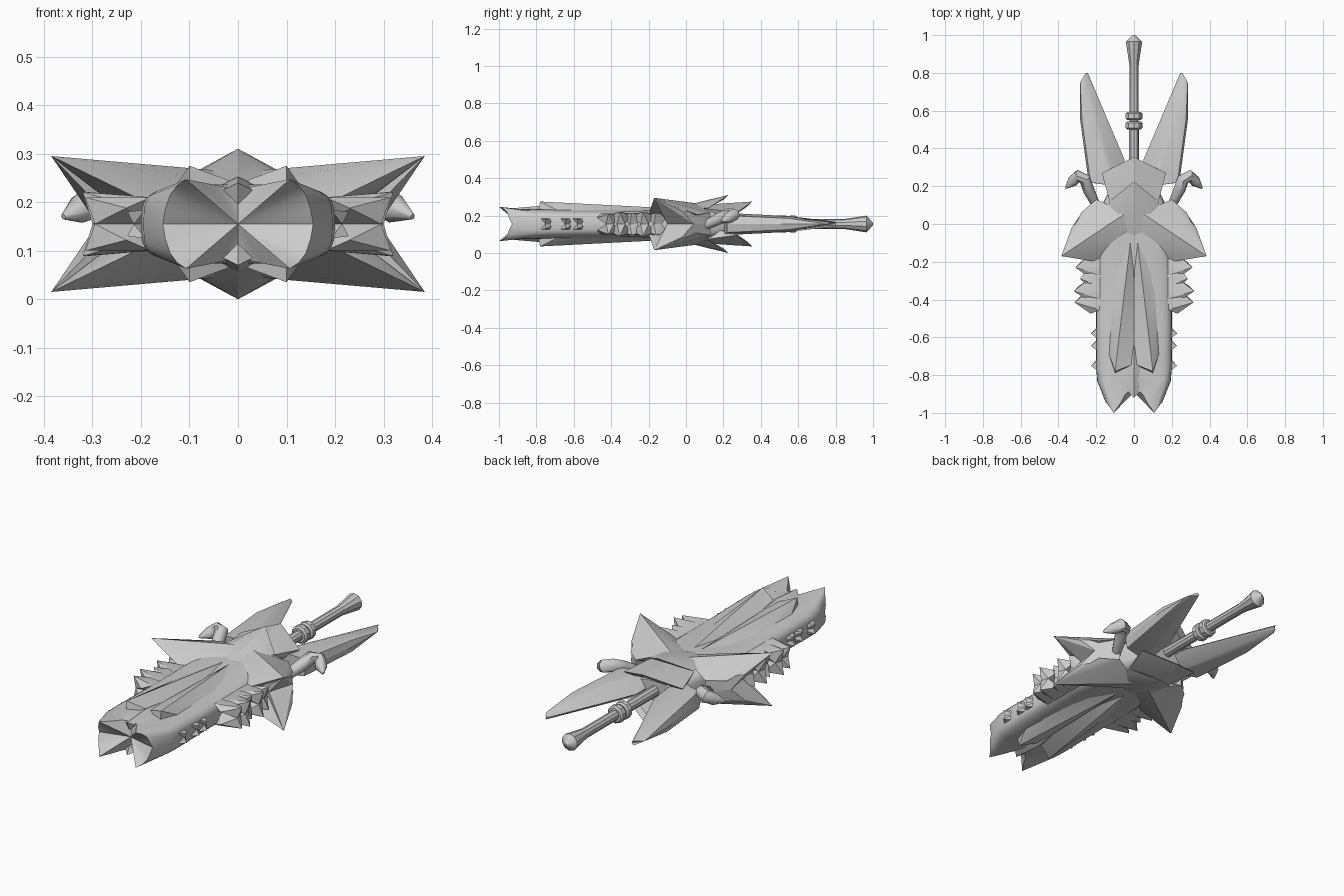
import bpy, bmesh, math
from mathutils import Vector

if "Cube" in bpy.data.objects:
    bpy.data.objects.remove(bpy.data.objects["Cube"])

MID = 0.155  # height of the sword's mid plane
grey = bpy.data.materials.new("steel grey")
grey.diffuse_color = (0.6, 0.6, 0.6, 1)
grey.use_nodes = True
grey.node_tree.nodes["Principled BSDF"].inputs["Base Color"].default_value = grey.diffuse_color


def finish(name, bm, angle=35):
    bmesh.ops.recalc_face_normals(bm, faces=bm.faces)
    me = bpy.data.meshes.new(name)
    bm.to_mesh(me)
    bm.free()
    ob = bpy.data.objects.new(name, me)
    bpy.context.collection.objects.link(ob)
    me.materials.append(grey)
    bpy.context.view_layer.objects.active = ob
    ob.select_set(True)
    bpy.ops.object.shade_smooth_by_angle(angle=math.radians(angle))
    ob.select_set(False)
    return ob


def hulls(name, groups, sx=(1, -1), sz=(1, -1), angle=30):
    """Faceted solids mirrored over the given axes; z measured from MID."""
    bm = bmesh.new()
    for pts in groups:
        for a in sx:
            for b in sz:
                vs = [bm.verts.new((x * a, y, MID + z * b)) for x, y, z in pts]
                r = bmesh.ops.convex_hull(bm, input=vs)
                junk = [v for v in r["geom_interior"] + r["geom_unused"]
                        if isinstance(v, bmesh.types.BMVert)]
                bmesh.ops.delete(bm, geom=list(set(junk)), context='VERTS')
    return finish(name, bm, angle)


def skin(bm, rings, cap=True):
    for r, s in zip(rings, rings[1:]):
        n = len(r)
        for i in range(n):
            bm.faces.new((r[i], r[(i + 1) % n], s[(i + 1) % n], s[i]))
    if cap:
        bm.faces.new(rings[0])
        bm.faces.new(rings[-1])


def tube(bm, path, n=8):
    """Round tube through (x, y, z, radius) points."""
    rings = []
    for i, p in enumerate(path):
        d = Vector(path[min(i + 1, len(path) - 1)][:3]) - Vector(path[max(i - 1, 0)][:3])
        u = d.cross(Vector((0.3, 0.1, 1))).normalized()
        w = d.cross(u).normalized()
        rings.append([bm.verts.new(Vector(p[:3]) + p[3] * (u * math.cos(t) + w * math.sin(t)))
                      for t in (k * math.tau / n for k in range(n))])
    skin(bm, rings)


# Main blade: rounded box sections ending in four prongs
bm = bmesh.new()
N = 32
sections = [(0.26, .09, .05), (0.12, .16, .085), (-0.1, .19, .085), (-0.25, .2, .072),
            (-0.55, .2, .075), (-0.76, .2, .08), (-0.83, .195, .082)]
rings = []
for y, w, h in sections:
    ring = []
    for k in range(N):
        c, s = math.cos(k * math.tau / N), math.sin(k * math.tau / N)
        ring.append(bm.verts.new((w * math.copysign(abs(c) ** .45, c), y,
                                  MID + h * math.copysign(abs(s) ** .55, s))))
    rings.append(ring)
tip = [(.155, -.93, 0), (.15, -.945, .03), (.14, -.955, .06), (.125, -.975, .08), (.107, -1.0, .092),
       (.07, -.945, .085), (.045, -.90, .08), (.02, -.88, .075), (0, -.87, .07)]
end = []
for k in range(N):
    q = k % 16
    x, y, z = tip[q if q <= 8 else 16 - q]
    end.append(bm.verts.new((x if k <= 8 or k >= 24 else -x, y, MID + (z if k <= 16 else -z))))
rings.append(end)
skin(bm, rings, cap=False)
bm.faces.new(rings[0])
core = bm.verts.new((0, -.89, MID))
for k in range(N):
    bm.faces.new((end[k], end[(k + 1) % N], core))
finish("blade", bm, 40)

# Tapering raised ridges and the small spine at the blade mouth
hulls("blade_ridges", [[(0, -.05, .065), (.02, -.1, .085), (.05, -.35, .085), (.10, -.78, .12),
                        (.0, -.74, .083), (.135, -.68, .07), (.11, -.3, .065), (.10, -.79, .07),
                        (0, -.72, .06)]])
hulls("mouth_spine", [[(0, -.64, .085), (.035, -.76, .08), (.03, -.89, .07), (0, -.92, .085),
                       (0, -.76, .098), (0, -.9, .04)]], sx=(1, -1))

# Swept guard horns, one per quadrant
hulls("guard_horns", [
    [(.385, -.17, .14), (.04, .06, .11), (.03, -.03, .09), (.2, .13, .06), (.28, .06, .05),
     (.2, -.2, .05), (.24, -.12, .03), (.15, .05, .03)],
    [(.385, -.17, .14), (.2, .13, .06), (.2, .13, 0), (.29, .04, 0), (.33, -.02, .07),
     (.25, -.1, 0), (.17, -.05, .06)]])

# Layered peaked covers over the guard
hulls("guard_covers", [
    [(0, -.06, .085), (.12, -.02, .085), (.05, 0, .1), (0, .225, .155), (.13, .12, .085),
     (0, .2, .13), (.07, .06, .07)],
    [(0, .05, .10), (.13, .12, .08), (0, .355, .12), (.17, .27, .06), (0, .33, .095),
     (.1, .1, .03), (.15, .25, .04)]])

# Long rear wings beside the grip
hulls("rear_wings", [[(.255, .8, .012), (.245, .8, 0), (.285, .75, 0), (.285, .55, 0),
                      (.275, .55, .03), (.22, .55, .042), (.23, .22, .045), (.24, .22, 0),
                      (.05, .2, 0), (.05, .34, 0), (.09, .2, .06), (.14, .3, .055),
                      (.245, .72, .018)]])

# Grip, two collars and a flared pommel
bm = bmesh.new()
tube(bm, [(0, .2, MID, .027), (0, .6, MID, .026), (0, .84, MID, .026), (0, .87, MID, .03),
          (0, .965, MID, .045), (0, 1.0, MID, .006)], 10)
for y in (.522, .572):
    tube(bm, [(0, y - .021, MID, .037), (0, y - .013, MID, .046),
              (0, y + .013, MID, .046), (0, y + .021, MID, .037)], 10)
finish("grip", bm)

# Curled claws at the back of the guard
bm = bmesh.new()
for s in (1, -1):
    tube(bm, [(s * .17, .05, .115, .014), (s * .205, .11, .15, .025), (s * .24, .18, .185, .032),
              (s * .26, .235, .21, .033), (s * .295, .255, .205, .033),
              (s * .325, .225, .185, .03), (s * .36, .19, .17, .006)])
finish("claws", bm, 45)

# Side teeth: large row near the guard, small row near the mouth
teeth = []
for y, x, h in ((-.16, .29, .06), (-.23, .31, .066), (-.29, .285, .06),
                (-.355, .32, .066), (-.415, .315, .055)):
    teeth.append([(.18, y + .05, .055), (.18, y - .04, .055), (x, y, h), (x - .02, y - .012, 0),
                  (.24, y + .06, h * .7), (.23, y - .06, h * .6), (.18, y, 0), (x - .03, y + .03, 0)])
for y in (-.58, -.645, -.75):
    teeth.append([(.18, y + .05, 0), (.19, y + .03, .03), (.228, y, .025),
                  (.215, y, 0), (.19, y - .03, .03)])
hulls("side_teeth", teeth)
